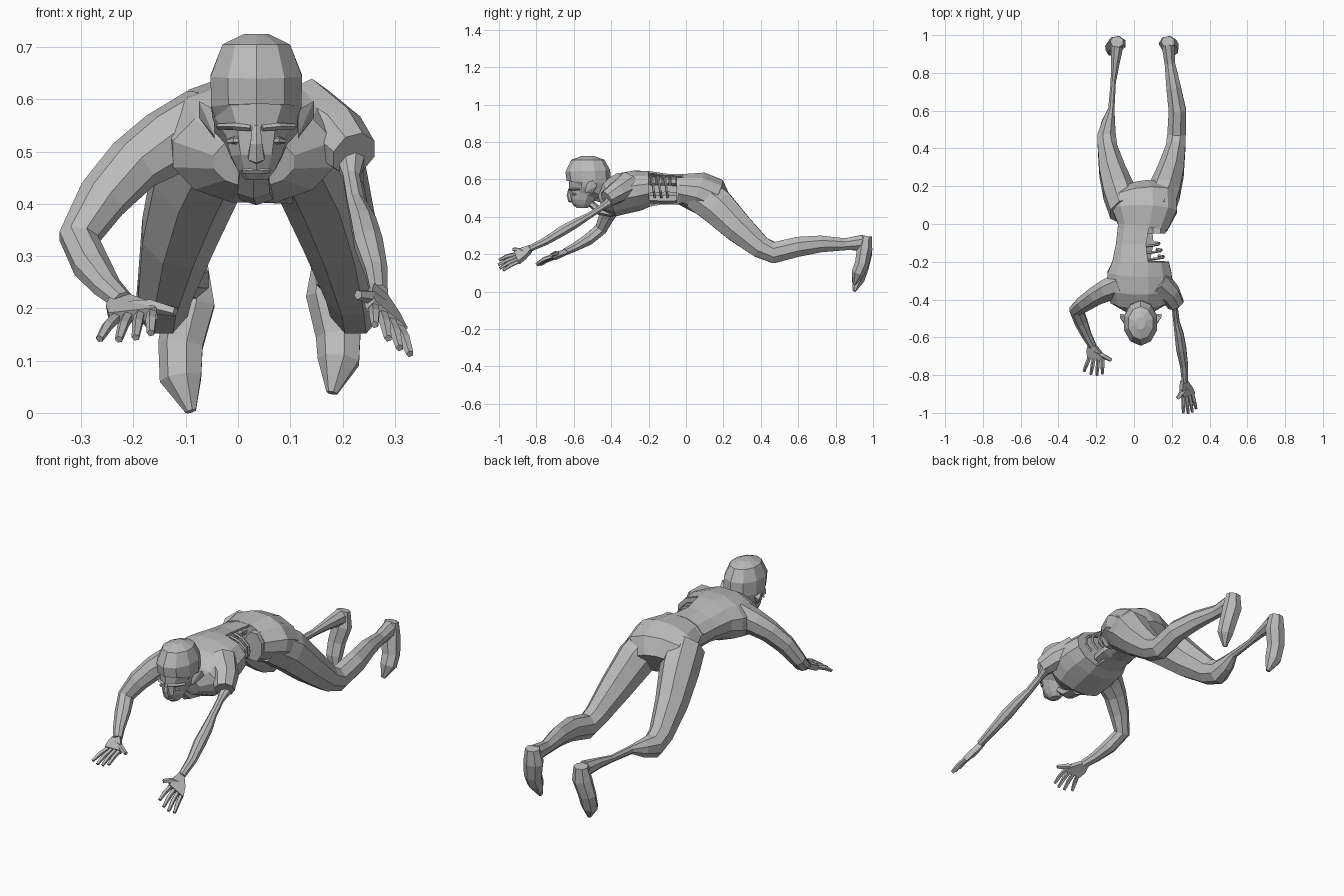
import bpy
import bmesh
from math import cos, sin, pi
from mathutils import Vector

default_cube = bpy.data.objects.get("Cube")
if default_cube:
    bpy.data.objects.remove(default_cube, do_unlink=True)

grey = (.5, .5, .5, 1)
skin = bpy.data.materials.new("plain grey")
skin.use_nodes = True
skin.diffuse_color = grey
skin.node_tree.nodes["Principled BSDF"].inputs["Base Color"].default_value = grey

X_AXIS = Vector.Fill(3, 0)
X_AXIS.x = 1
Y_AXIS = X_AXIS.yxz


def finish(name, bm):
    """Turn a bmesh into a flat shaded grey object."""
    bmesh.ops.recalc_face_normals(bm, faces=bm.faces)
    mesh = bpy.data.meshes.new(name)
    bm.to_mesh(mesh)
    bm.free()
    mesh.materials.append(skin)
    obj = bpy.data.objects.new(name, mesh)
    bpy.context.collection.objects.link(obj)
    return obj


def loft(name, stations, sides=8, depth=1, across=X_AXIS, remove=None):
    """Skin rings along a path; each station is x, y, z, half width.

    depth is the ratio of ring depth to ring width."""
    bm = bmesh.new()
    path = [Vector(station[:3]) for station in stations]
    widths = [station[3] for station in stations]
    last = len(path) - 1
    rings = []
    for i, (centre, width) in enumerate(zip(path, widths)):
        along = (path[min(i + 1, last)] - path[max(i - 1, 0)]).normalized()
        side = (across - along * across.dot(along)).normalized()
        back = along.cross(side) * depth
        ring = []
        for k in range(sides):
            angle = 2 * pi * (k + .5) / sides
            offset = side * cos(angle) + back * sin(angle)
            ring.append(bm.verts.new(centre + offset * width))
        rings.append(ring)
    for low, high in zip(rings, rings[1:]):
        for k in range(sides):
            following = (k + 1) % sides
            bm.faces.new((low[k], low[following], high[following], high[k]))
    bm.faces.new(rings[0])
    bm.faces.new(rings[-1])
    if remove:
        gone = [face for face in bm.faces if remove(face.calc_center_median())]
        bmesh.ops.delete(bm, geom=gone, context="FACES")
    return finish(name, bm)


def hull(name, points):
    """Convex faceted lump around a few points."""
    bm = bmesh.new()
    for point in points:
        bm.verts.new(point)
    bmesh.ops.convex_hull(bm, input=bm.verts)
    return finish(name, bm)


def finger(name, root, tip, thick):
    """Tapered finger with a slightly raised middle joint."""
    middle = root.lerp(tip, .5)
    middle.z += thick / 2
    loft(name, [(*root, thick), (*middle, thick), (*tip, thick * .7)], sides=5)


def hand(side, wrist, knuckles, tips, spread):
    """Palm wedge, four fanned fingers and a thumb; spread points to the thumb."""
    wrist, knuckles, tips, spread = map(Vector, (wrist, knuckles, tips, spread))
    reach = (knuckles - wrist).normalized()
    normal = spread.cross(reach).normalized() * .013
    waist_of_palm = wrist.lerp(knuckles, .5)
    corners = []
    for sign in (-1, 1):
        corners += [wrist + spread * sign * .5, waist_of_palm + spread * sign * 1.1,
                    knuckles + spread * sign * 1.3]
    hull(side + "_palm", [c + normal * face for c in corners for face in (-1, 1)])
    for i, fan in enumerate((1, .33, -.33, -1)):
        root = knuckles + spread * fan
        tip = tips + spread * fan * 1.4 - reach * abs(fan) * .02
        finger(f"{side}_finger_{i + 1}", root, tip, .011)
    finger(side + "_thumb", waist_of_palm, knuckles + spread * 2.3, .014)


# Torso skin, torn open on the left of the waist
torso = loft("torso", [(.03, -.46, .48, .08), (.03, -.41, .495, .16), (.03, -.34, .525, .18),
                       (.03, -.26, .54, .175), (.035, -.2, .55, .155), (.03, -.11, .55, .13),
                       (.045, -.02, .545, .135), (.055, .07, .53, .178), (.05, .14, .5, .18),
                       (.04, .19, .465, .11)], sides=12, depth=.64,
             remove=lambda centre: centre.x > .08 and -.2 < centre.y < -.02)
shell = torso.modifiers.new("skin thickness", "SOLIDIFY")
shell.thickness = .01

# Walls closing the chest and the pelvis at either end of the wound
for label, y, width in (("chest", -.205, .15), ("pelvis", -.015, .13)):
    loft(label + "_wall", [(.04, y - .005, .55, width), (.04, y + .005, .55, width)],
         sides=12, depth=.63)

# Exposed ribs, backbone and soft lumps inside the wound
for i in range(3):
    y = -.19 + i * .035
    reach = .12 - i * .012
    arc = [pi * (step + .4) / 6 for step in range(5)]
    loft(f"rib_{i + 1}", [(.04 + reach * sin(a), y + a * .01, .55 + cos(a) * .07, .007)
                          for a in arc], sides=5, across=Y_AXIS)
for i in range(5):
    y = -.19 + i * .037
    loft(f"backbone_{i + 1}", [(.045, y, .59, .022), (.045, y + .026, .59, .022)], sides=6)
loft("torn_edge", [(.12, -.05, .54, .05), (.12, -.01, .54, .05)], depth=1.5)
loft("inner_lump", [(.04, -.19, .5, .05), (.05, -.1, .5, .06), (.05, -.02, .5, .05)],
     sides=7, depth=.6)

# Neck and throat
loft("neck", [(.03, -.34, .55, .08), (.03, -.43, .52, .055), (.03, -.51, .54, .05)])
loft("throat", [(.035, -.39, .42, .038), (.03, -.46, .43, .036), (.03, -.52, .48, .03)],
     sides=6, depth=.6)

# Head, from crown to chin, with a narrow nose
middle = .035
loft("head", [(middle, y, z, width) for y, z, width in (
    (-.525, .725, .025), (-.525, .705, .068), (-.525, .645, .092), (-.52, .585, .091),
    (-.53, .55, .083), (-.55, .525, .063), (-.555, .49, .051), (-.555, .465, .038),
    (-.555, .446, .022))], sides=10, depth=1.3)
loft("nose", [(middle, -.62, .55, .009), (middle, -.625, .515, .013),
              (middle, -.615, .49, .018), (middle, -.6, .485, .01)], sides=6)
for label, z in (("upper", .475), ("lower", .464)):
    loft(label + "_lip", [(middle + across * .024, abs(across) * .014 - .604, z, .006)
                          for across in (-1, -.4, .4, 1)], sides=5, across=Y_AXIS)

# Brows, eyes and ears repeat on both sides
for label, sign in (("right", -1), ("left", 1)):
    def on_side(distance):
        return middle + sign * distance

    loft(label + "_brow", [(on_side(.01), -.62, .545, .01), (on_side(.04), -.61, .548, .012),
                           (on_side(.07), -.57, .548, .01)],
         sides=5, depth=.6, across=Y_AXIS)
    loft(label + "_eye", [(on_side(.02), -.605, .52, .005), (on_side(.04), -.6, .522, .01),
                          (on_side(.055), -.59, .52, .005)],
         sides=6, depth=.8, across=Y_AXIS)
    inner, outer = on_side(.08), on_side(.11)
    hull(label + "_ear", [(inner, -.54, .53), (inner, -.5, .525), (inner, -.53, .58),
                          (inner, -.48, .57), (outer, -.495, .597), (outer, -.475, .565)])

# Right arm, bent at the elbow
loft("right_arm", [(-.06, -.32, .55, .08), (-.14, -.35, .515, .067), (-.2, -.38, .475, .057),
                   (-.26, -.42, .41, .05), (-.305, -.455, .335, .04),
                   (-.28, -.52, .28, .037), (-.25, -.59, .24, .028),
                   (-.22, -.645, .213, .022)], depth=.9)
hand("right", wrist=(-.225, -.635, .215), knuckles=(-.2, -.71, .185),
     tips=(-.21, -.805, .14), spread=(.035, -.005, .004))

# Left arm: shoulder stump, then a wasted arm reaching forward
loft("left_shoulder", [(.12, -.31, .565, .08), (.19, -.37, .53, .06), (.222, -.425, .495, .047)])
loft("left_arm", [(.215, -.4, .485, .03), (.217, -.45, .45, .017), (.225, -.52, .405, .018),
                  (.24, -.59, .365, .026), (.25, -.66, .325, .029), (.265, -.75, .27, .023),
                  (.27, -.835, .23, .018)])
hand("left", wrist=(.265, -.83, .23), knuckles=(.285, -.905, .18),
     tips=(.3, -1.005, .13), spread=(-.024, -.008, .02))

# Legs share a thigh; the right shin is stripped to the bone, the left is whole
thigh = [(.085, .07, .525, .09), (.12, .17, .45, .09), (.155, .28, .34, .075),
         (.18, .4, .237, .056), (.185, .47, .208, .053)]
bare_shin = [(.175, .54, .22, .038), (.16, .61, .235, .018), (.15, .75, .24, .015),
             (.14, .84, .25, .023), (.13, .94, .255, .036)]
whole_shin = [(.19, .6, .24, .05), (.17, .72, .255, .042), (.15, .85, .253, .03),
              (.14, .95, .265, .037)]
for label, sign, shin, lift, lean in (("right", -1, bare_shin, 0, .018),
                                      ("left", 1, whole_shin, .035, .014)):
    loft(label + "_leg", [(.04 + sign * x, y, z, width) for x, y, z, width in thigh + shin],
         depth=1.15)
    # Feet hang down from the ankles, soles to the rear
    ankle = .04 + sign * shin[-1][0]
    ball = ankle + sign * lean
    loft(label + "_foot", [(ankle, .965, .28 + lift / 2, .036), (ankle, .955, .21 + lift / 2, .05),
                           (ball, .94, .13 + lift / 2, .045), (ball, .92, .065 + lift, .042),
                           (ankle, .9, .003 + lift, .011)], sides=7, depth=.85)
